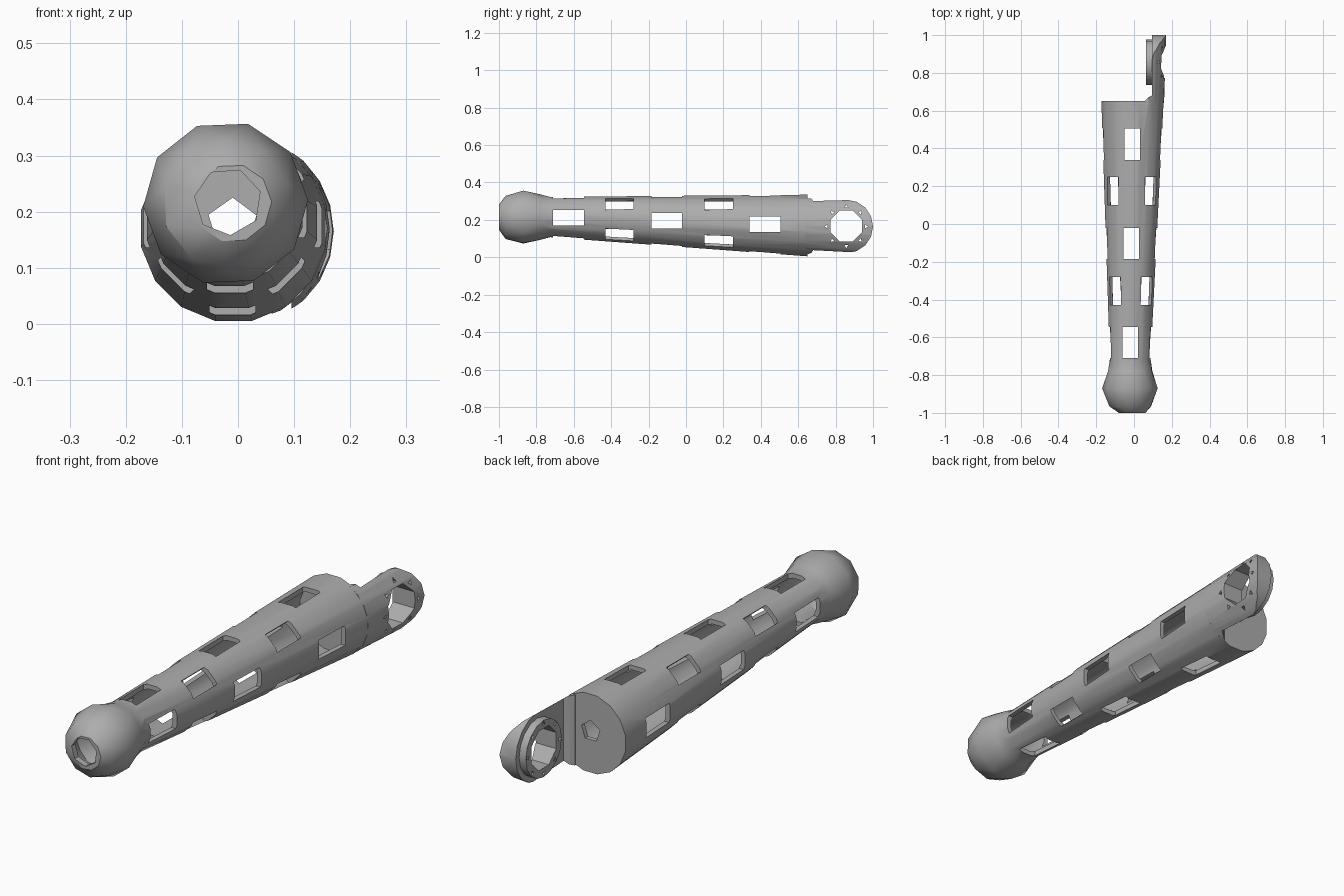
import bpy, bmesh, math
from mathutils import Matrix, Vector

if "Cube" in bpy.data.objects:
    bpy.data.objects.remove(bpy.data.objects["Cube"])

grey = bpy.data.materials.new("mid_grey")
grey.use_nodes = True
grey.diffuse_color = (0.42, 0.42, 0.42, 1)
grey.node_tree.nodes["Principled BSDF"].inputs["Base Color"].default_value = (0.42, 0.42, 0.42, 1)


def finish(name, bm):
    bmesh.ops.recalc_face_normals(bm, faces=bm.faces)
    mesh = bpy.data.meshes.new(name)
    bm.to_mesh(mesh)
    bm.free()
    mesh.materials.append(grey)
    ob = bpy.data.objects.new(name, mesh)
    bpy.context.collection.objects.link(ob)
    return ob


def loft(name, rings, sides, start=0.0, twist=0.0):
    """Closed solid through round sections (y, centre x, centre z, radius)."""
    bm = bmesh.new()
    step = 2 * math.pi / sides
    loops = []
    for k, (y, cx, cz, r) in enumerate(rings):
        a0 = start + k * twist * step
        loops.append([bm.verts.new((cx + r * math.cos(a0 + i * step), y,
                                    cz + r * math.sin(a0 + i * step))) for i in range(sides)])
    for a, b in zip(loops, loops[1:]):
        for i in range(sides):
            j = (i + 1) % sides
            bm.faces.new((a[i], a[j], b[i]))
            bm.faces.new((b[i], a[j], b[j]))
    bm.faces.new(loops[0])
    bm.faces.new(loops[-1])
    return finish(name, bm)


def prism(name, points, direction):
    """Extrude a flat outline along a direction."""
    bm = bmesh.new()
    face = bm.faces.new([bm.verts.new(p) for p in points])
    ext = bmesh.ops.extrude_face_region(bm, geom=[face])
    moved = [g for g in ext["geom"] if isinstance(g, bmesh.types.BMVert)]
    bmesh.ops.translate(bm, verts=moved, vec=direction)
    return finish(name, bm)


def disc(name, x0, x1, y, z, r, sides, start=0.0):
    """Cylinder lying along x."""
    pts = [(x0, y + r * math.cos(start + 2 * math.pi * i / sides),
            z + r * math.sin(start + 2 * math.pi * i / sides)) for i in range(sides)]
    return prism(name, pts, (x1 - x0, 0, 0))


def combine(ob, other, mode, keep=False):
    mod = ob.modifiers.new("combine", "BOOLEAN")
    mod.operation, mod.object, mod.solver = mode, other, "EXACT"
    bpy.context.view_layer.objects.active = ob
    bpy.ops.object.modifier_apply(modifier=mod.name)
    if not keep:
        bpy.data.objects.remove(other)


def axis(y):
    """Centre of the tapered tube at y."""
    t = (y + 0.72) / 1.37
    return Vector((-0.02 + 0.012 * t, y, 0.215 - 0.045 * t))


def section(y, inset=0.0):
    c = axis(y)
    return (y, c.x, c.z, 0.11 + 0.058 * (y + 0.72) / 1.37 - inset)


# Tapered tube and faceted knob
body = loft("arm_body", [section(-0.77), section(0.65)], 16, math.pi / 16)
knob = loft("knob", [(-1, -0.01, 0.215, 0.07), (-0.965, -0.02, 0.213, 0.115),
                     (-0.87, -0.022, 0.215, 0.147), (-0.78, -0.02, 0.215, 0.122),
                     (-0.71, -0.02, 0.215, 0.107)], 10, 0.04, 0.5)
combine(body, knob, "UNION")

# Curved side bracket with a rounded end
PY, PZ, PR = 0.857, 0.165, 0.143
bracket = loft("bracket", [(0.635, -0.008, 0.17, 0.167), (1.01, -0.008, 0.165, 0.179)], 24)
plan = prism("plan", [(0.06, 0.64, -1), (0.06, 0.655, -1), (0.075, 0.67, -1), (0.095, 0.68, -1),
                      (0.095, 1.1, -1), (0.3, 1.1, -1), (0.3, 0.64, -1)], (0, 0, 2))
arc = [(-0.5, PY + PR * math.cos(a), PZ + PR * math.sin(a))
       for a in (math.pi * (i / 8 - 0.5) for i in range(9))]
outline = prism("outline", arc + [(-0.5, 0.5, PZ + PR + 0.01), (-0.5, 0.5, PZ - PR - 0.01)], (1, 0, 0))
combine(bracket, plan, "INTERSECT")
combine(bracket, outline, "INTERSECT")
combine(body, bracket, "UNION")

# Hollow inside and end holes
bore = loft("bore", [(-0.975, -0.02, 0.215, 0.08), (-0.88, -0.022, 0.215, 0.118),
                     section(-0.74, 0.02), section(0.63, 0.02)], 16, math.pi / 16)
combine(body, bore, "DIFFERENCE")
combine(body, loft("front_hole", [(-1.1, -0.018, 0.218, 0.06), (-0.9, -0.018, 0.218, 0.06)], 7, 0.3),
        "DIFFERENCE")
combine(body, loft("rear_hole", [(0.6, -0.01, 0.18, 0.045), (0.7, -0.01, 0.18, 0.045)], 5, 0.3),
        "DIFFERENCE")

# Windows: straight rows and staggered diagonal rows, cut right through
rows = [(y, a, 0.165) for y in (-0.628, -0.103, 0.422) for a in (0, 90)]
rows += [(y, a, 0.15) for y in (-0.355, 0.175) for a in (45, 135)]
for y, angle, length in rows:
    bm = bmesh.new()
    bmesh.ops.create_cube(bm, size=1)
    bmesh.ops.transform(bm, verts=bm.verts, matrix=Matrix.Translation(axis(y))
                        @ Matrix.Rotation(math.radians(angle), 4, "Y")
                        @ Matrix.Diagonal((0.082, length, 0.6, 1)))
    combine(body, finish("window_cutter", bm), "DIFFERENCE")

# Pivot ring on the inner face of the bracket
ring = disc("pivot_ring", 0.064, 0.098, PY, PZ, 0.12, 16)
cutters = [disc("pivot_hole", 0, 0.4, PY, PZ + 0.002, 0.09, 8, math.pi / 8)]
for i in range(8):
    a = i * math.pi / 4
    cutters.append(disc("screw_hole", 0, 0.4, PY + 0.106 * math.cos(a),
                        PZ + 0.106 * math.sin(a), 0.011, 3, a))
for c in cutters:
    combine(ring, c, "DIFFERENCE", keep=True)
    combine(body, c, "DIFFERENCE")

# Smooth shading with sharp edges kept
for ob in (body, ring):
    bpy.ops.object.select_all(action="DESELECT")
    ob.select_set(True)
    bpy.context.view_layer.objects.active = ob
    bpy.ops.object.shade_smooth_by_angle(angle=math.radians(32))
